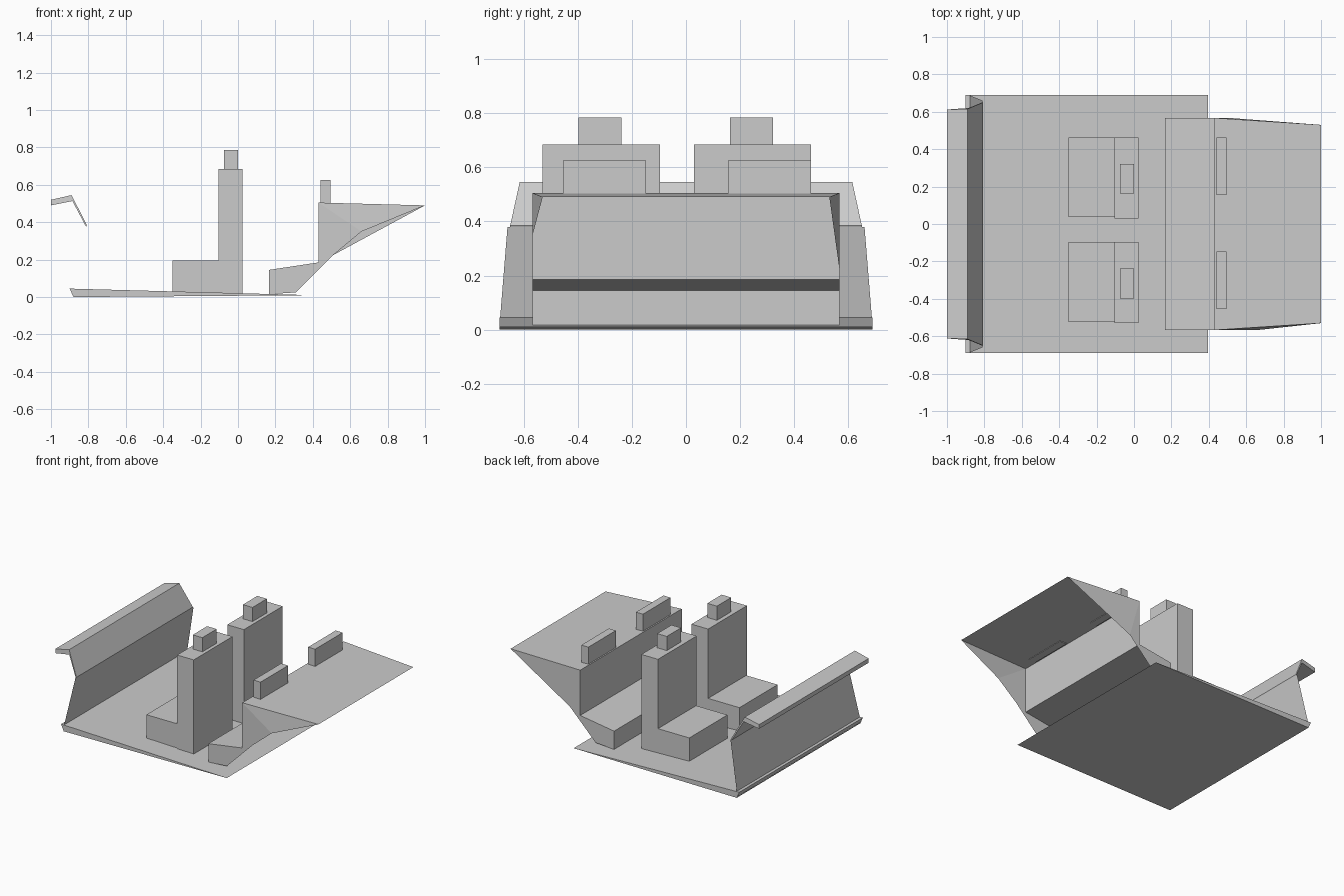
import bpy
import bmesh

cube = bpy.data.objects.get("Cube")
if cube:
    bpy.data.objects.remove(cube, do_unlink=True)

grey = bpy.data.materials.new("light_grey")
grey.use_nodes = True
grey.diffuse_color = (0.6, 0.6, 0.6, 1)
grey.node_tree.nodes["Principled BSDF"].inputs["Base Color"].default_value = (0.6, 0.6, 0.6, 1)


def finish(name, bm):
    bmesh.ops.recalc_face_normals(bm, faces=bm.faces)
    mesh = bpy.data.meshes.new(name)
    bm.to_mesh(mesh)
    bm.free()
    mesh.materials.append(grey)
    obj = bpy.data.objects.new(name, mesh)
    bpy.context.collection.objects.link(obj)
    return obj


def box(name, xs, ys, zs):
    bm = bmesh.new()
    bmesh.ops.create_cube(bm, size=1)
    for v in bm.verts:
        v.co = [r[0] if c < 0 else r[1] for c, r in zip(v.co, (xs, ys, zs))]
    return finish(name, bm)


def span(name, rows, closed=False):
    """Sweep an (x, z, half width) profile across the cabin."""
    bm = bmesh.new()
    near = [bm.verts.new((x, -w, z)) for x, z, w in rows]
    far = [bm.verts.new((x, w, z)) for x, z, w in rows]
    n = len(rows)
    for i in range(n if closed else n - 1):
        j = (i + 1) % n
        bm.faces.new((near[i], near[j], far[j], far[i]))
    if closed:
        bm.faces.new(near)
        bm.faces.new(far)
    return finish(name, bm)


def panel(name, polygons):
    bm = bmesh.new()
    for points in polygons:
        bm.faces.new([bm.verts.new(p) for p in points])
    bmesh.ops.remove_doubles(bm, verts=bm.verts, dist=0.0001)
    return finish(name, bm)


# Floor wedge, front wall and bent dashboard shelf
span("floor", [(-0.9, 0.045, 0.69), (-0.88, 0, 0.69), (0.395, 0.01, 0.69)], True)
span("front_wall", [(-0.885, 0.01, 0.69), (-0.81, 0.38, 0.66)])
span("dashboard", [(-1, 0.49, 0.612), (-1, 0.52, 0.612), (-0.89, 0.545, 0.615),
                   (-0.808, 0.385, 0.65), (-0.812, 0.375, 0.65),
                   (-0.885, 0.513, 0.62)], True)

# Front seats
for side, y in (("right", -0.53), ("left", 0.03)):
    box(side + "_seat_cushion", (-0.35, 0.02), (y + 0.007, y + 0.433), (0.01, 0.195))
    box(side + "_seat_back", (-0.105, 0.025), (y, y + 0.433), (0.01, 0.685))
    box(side + "_headrest", (-0.075, 0), (y + 0.132, y + 0.292), (0.685, 0.785))

# Rear bench and parcel deck, an open shell
W, E = 0.567, 0.53
span("rear_bench", [(0.165, 0.015, W), (0.165, 0.145, W), (0.43, 0.185, W),
                    (0.43, 0.505, W), (1, 0.49, E)])

# Bench sides: lower part flat, upper part tapering to the deck tip
for side, s in (("right", -1), ("left", 1)):
    w = s * W
    tip, top, knee = (1, s * E, 0.49), (0.43, w, 0.505), (0.51, w, 0.225)
    lower = [(0.165, w, 0.015), (0.165, w, 0.145), (0.43, w, 0.185), knee, (0.31, w, 0.025)]
    if s < 0:
        bend = (0.66, w, 0.35)
        upper = [[(0.43, w, 0.185), top, bend, knee], [top, tip, bend]]
    else:
        upper = [[(0.43, w, 0.185), top, knee], [top, tip, knee]]
    panel(side + "_bench_side", [lower] + upper)

# Rear headrests
for side, y in (("right", -0.455), ("left", 0.155)):
    box(side + "_rear_headrest", (0.44, 0.495), (y, y + 0.307), (0.5, 0.625))
